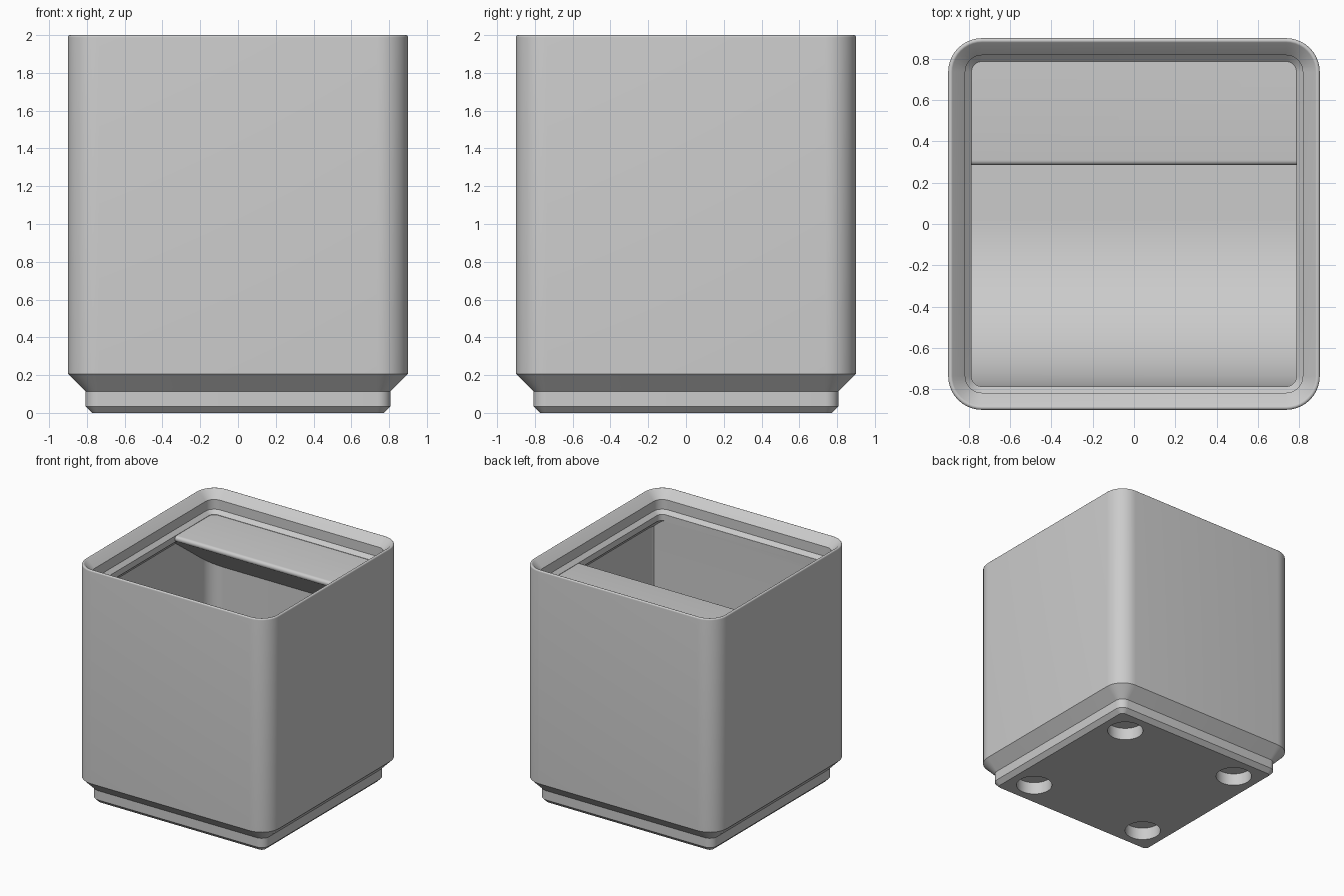
import bpy, bmesh, math

if "Cube" in bpy.data.objects:
    bpy.data.objects.remove(bpy.data.objects["Cube"])

W, R = 0.90, 0.163          # outer half width and corner radius
INNER, LIP = 0.859, 0.787   # half widths of the pocket and of the lip opening
FLOOR, SHELF = 0.304, 1.82  # heights of the pocket floor and label shelf
SEG = 10

grey = bpy.data.materials.new("light grey plastic")
grey.diffuse_color = (0.6, 0.6, 0.6, 1)
grey.use_nodes = True
grey.node_tree.nodes["Principled BSDF"].inputs["Base Color"].default_value = grey.diffuse_color


def finish(bm, name):
    bmesh.ops.recalc_face_normals(bm, faces=bm.faces)
    me = bpy.data.meshes.new(name)
    bm.to_mesh(me)
    bm.free()
    ob = bpy.data.objects.new(name, me)
    bpy.context.collection.objects.link(ob)
    me.materials.append(grey)
    return ob


def loft(name, rings):
    """Solid through rounded squares given as (half width, height)."""
    bm = bmesh.new()
    loops = []
    for half, z in rings:
        r = R - (W - half)
        c = half - r
        loop = []
        for k, (sx, sy) in enumerate([(1, 1), (-1, 1), (-1, -1), (1, -1)]):
            for i in range(SEG + 1):
                a = math.pi / 2 * (k + i / SEG)
                loop.append(bm.verts.new((sx * c + r * math.cos(a), sy * c + r * math.sin(a), z)))
        loops.append(loop)
    n = len(loops[0])
    for a, b in zip(loops, loops[1:]):
        for i in range(n):
            j = (i + 1) % n
            bm.faces.new((a[i], a[j], b[j], b[i]))
    bm.faces.new(loops[0])
    bm.faces.new(loops[-1])
    return finish(bm, name)


def extrude_x(name, pts, half):
    """Solid from a (y, z) profile pulled along x."""
    bm = bmesh.new()
    a = [bm.verts.new((-half, y, z)) for y, z in pts]
    b = [bm.verts.new((half, y, z)) for y, z in pts]
    bm.faces.new(a)
    bm.faces.new(b)
    for i in range(len(pts)):
        j = (i + 1) % len(pts)
        bm.faces.new((a[i], a[j], b[j], b[i]))
    return finish(bm, name)


def subtract(target, cutter):
    m = target.modifiers.new("cut", 'BOOLEAN')
    m.operation, m.solver, m.object = 'DIFFERENCE', 'EXACT', cutter
    bpy.context.view_layer.objects.active = target
    bpy.ops.object.modifier_apply(modifier=m.name)
    bpy.data.objects.remove(cutter)


def arc(cy, cz, r, a0, a1, n):
    return [(cy + r * math.cos(math.radians(a0 + (a1 - a0) * i / n)),
             cz + r * math.sin(math.radians(a0 + (a1 - a0) * i / n))) for i in range(n + 1)]


# outer shell with stepped foot, rounded rim and stacking recess
rim = 0.012
rim_arc = arc(W - rim, 2 - rim, rim, 0, 135, 8)
slope_z = rim_arc[-1][1] - (rim_arc[-1][0] - 0.8175)
bin_body = loft("bin_body", [(0.772, 0), (0.807, 0.035), (0.807, 0.113), (W, 0.207)]
                + rim_arc + [(0.8175, slope_z), (0.8175, 1.853), (LIP, 1.823)])

# pocket shape, later removed from the body
pocket = loft("pocket", [(INNER, FLOOR), (INNER, 1.70), (LIP, 1.772), (LIP, 1.823), (0.80, 1.836)])

# curved scoop along the front wall
r = 0.80
scoop = extrude_x("scoop", [(-1, 0.1), (-LIP + r, 0.1)]
                  + arc(-LIP + 0.001 + r, FLOOR + 0.001 + r, r, 270, 180, 32)
                  + [(-LIP + 0.001, 1.822), (-1, 1.822)], 1)
subtract(pocket, scoop)

# label shelf along the back wall, with rounded edge and sloping underside
e = 0.024
tip = 0.285
low = SHELF - 0.05 - math.tan(math.radians(36)) * (1 - tip)
shelf = extrude_x("label_shelf", [(1, SHELF)] + arc(tip + e, SHELF - e, e, 90, 234, 8) + [(1, low)], 1)
subtract(pocket, shelf)
subtract(bin_body, pocket)

# four magnet holes in the foot
for x in (-0.564, 0.564):
    for y in (-0.564, 0.564):
        bm = bmesh.new()
        bmesh.ops.create_cone(bm, cap_ends=True, segments=40, radius1=0.141, radius2=0.141, depth=0.208)
        bmesh.ops.translate(bm, verts=bm.verts, vec=(x, y, 0))
        subtract(bin_body, finish(bm, "magnet_hole"))

bpy.ops.object.select_all(action='DESELECT')
bin_body.select_set(True)
bpy.context.view_layer.objects.active = bin_body
bpy.ops.object.shade_smooth_by_angle(angle=math.radians(25))
